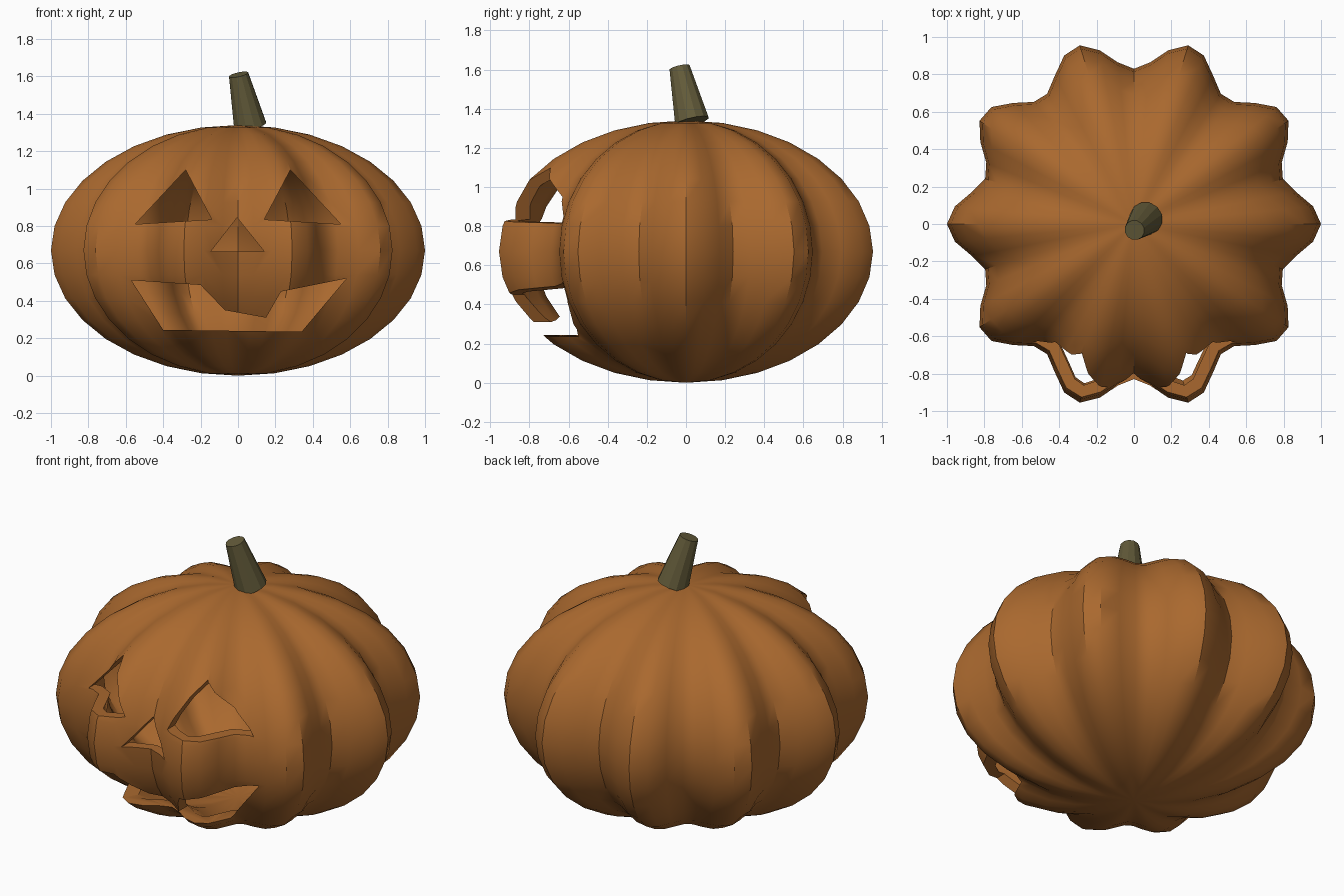
import bpy, bmesh
from math import sin, cos, pi
from mathutils import Vector

default_cube = bpy.data.objects.get("Cube")
if default_cube:
    bpy.data.objects.remove(default_cube, do_unlink=True)


def make_material(name, color):
    mat = bpy.data.materials.new(name)
    mat.use_nodes = True
    mat.diffuse_color = (*color, 1)
    mat.node_tree.nodes["Principled BSDF"].inputs["Base Color"].default_value = (*color, 1)
    return mat


def make_object(name, bm, mat=None):
    bmesh.ops.recalc_face_normals(bm, faces=bm.faces)
    mesh = bpy.data.meshes.new(name)
    bm.to_mesh(mesh)
    bm.free()
    obj = bpy.data.objects.new(name, mesh)
    bpy.context.collection.objects.link(obj)
    if mat:
        mesh.materials.append(mat)
    return obj


def activate(obj):
    bpy.ops.object.select_all(action='DESELECT')
    obj.select_set(True)
    bpy.context.view_layer.objects.active = obj


def face_cutter(name, outline):
    """Prism through the front wall, from an (x, z) outline."""
    bm = bmesh.new()
    front = bm.faces.new([bm.verts.new((x, -1.2, z)) for x, z in outline])
    side = bmesh.ops.extrude_face_region(bm, geom=[front])
    verts = [g for g in side["geom"] if isinstance(g, bmesh.types.BMVert)]
    bmesh.ops.translate(bm, verts=verts, vec=(0, 0.85, 0))
    obj = make_object(name, bm)
    obj.hide_render = True
    return obj


orange = make_material("pumpkin orange", (0.40, 0.14, 0.028))
olive = make_material("stem olive", (0.125, 0.105, 0.042))

# Ribbed, flattened body
SEGMENTS, RINGS, RIBS, HALF_HEIGHT = 64, 16, 10, 0.67
bm = bmesh.new()
bottom = bm.verts.new((0, 0, 0))
rows = []
for i in range(1, RINGS):
    tilt = pi * i / RINGS
    row = []
    for j in range(SEGMENTS):
        a = 2 * pi * j / SEGMENTS
        r = (0.915 + 0.085 * cos(RIBS * a)) * sin(tilt)
        row.append(bm.verts.new((r * cos(a), r * sin(a), HALF_HEIGHT * (1 - cos(tilt)))))
    rows.append(row)
top = bm.verts.new((0, 0, 2 * HALF_HEIGHT))
for j in range(SEGMENTS):
    k = (j + 1) % SEGMENTS
    bm.faces.new((bottom, rows[0][k], rows[0][j]))
    bm.faces.new((top, rows[-1][j], rows[-1][k]))
    for low, high in zip(rows, rows[1:]):
        bm.faces.new((low[j], low[k], high[k], high[j]))
body = make_object("pumpkin_body", bm, orange)

# Hollow the body, then cut the carved features through its wall
activate(body)
wall = body.modifiers.new("wall", 'SOLIDIFY')
wall.thickness = 0.06
wall.offset = -1
bpy.ops.object.modifier_apply(modifier=wall.name)

eye = [(-0.28, 1.10), (-0.55, 0.81), (-0.14, 0.835)]
outlines = {
    "right_eye_cutter": eye,
    "left_eye_cutter": [(-x, z) for x, z in eye],
    "nose_cutter": [(-0.145, 0.665), (0.14, 0.665), (-0.005, 0.845)],
    "mouth_cutter": [(-0.57, 0.51), (-0.20, 0.485), (-0.07, 0.35), (0.15, 0.31),
                     (0.23, 0.45), (0.58, 0.52), (0.34, 0.235), (-0.40, 0.245)],
}
for name, outline in outlines.items():
    cutter = face_cutter(name, outline)
    activate(body)
    cut = body.modifiers.new(name, 'BOOLEAN')
    cut.operation = 'DIFFERENCE'
    cut.solver = 'EXACT'
    cut.object = cutter
    bpy.ops.object.modifier_apply(modifier=cut.name)
    bpy.data.objects.remove(cutter, do_unlink=True)
activate(body)
bpy.ops.object.shade_smooth_by_angle(angle=pi / 5)

# Leaning, tapered stem
base, tip = Vector((0.065, 0.03, 1.335)), Vector((0.003, -0.033, 1.61))
axis = tip - base
bm = bmesh.new()
bmesh.ops.create_cone(bm, cap_ends=True, segments=12, radius1=0.09, radius2=0.054,
                      depth=axis.length)
stem = make_object("stem", bm, olive)
stem.location = (base + tip) / 2
stem.rotation_euler = axis.to_track_quat('Z', 'Y').to_euler()
activate(stem)
bpy.ops.object.shade_smooth_by_angle(angle=pi / 9)
